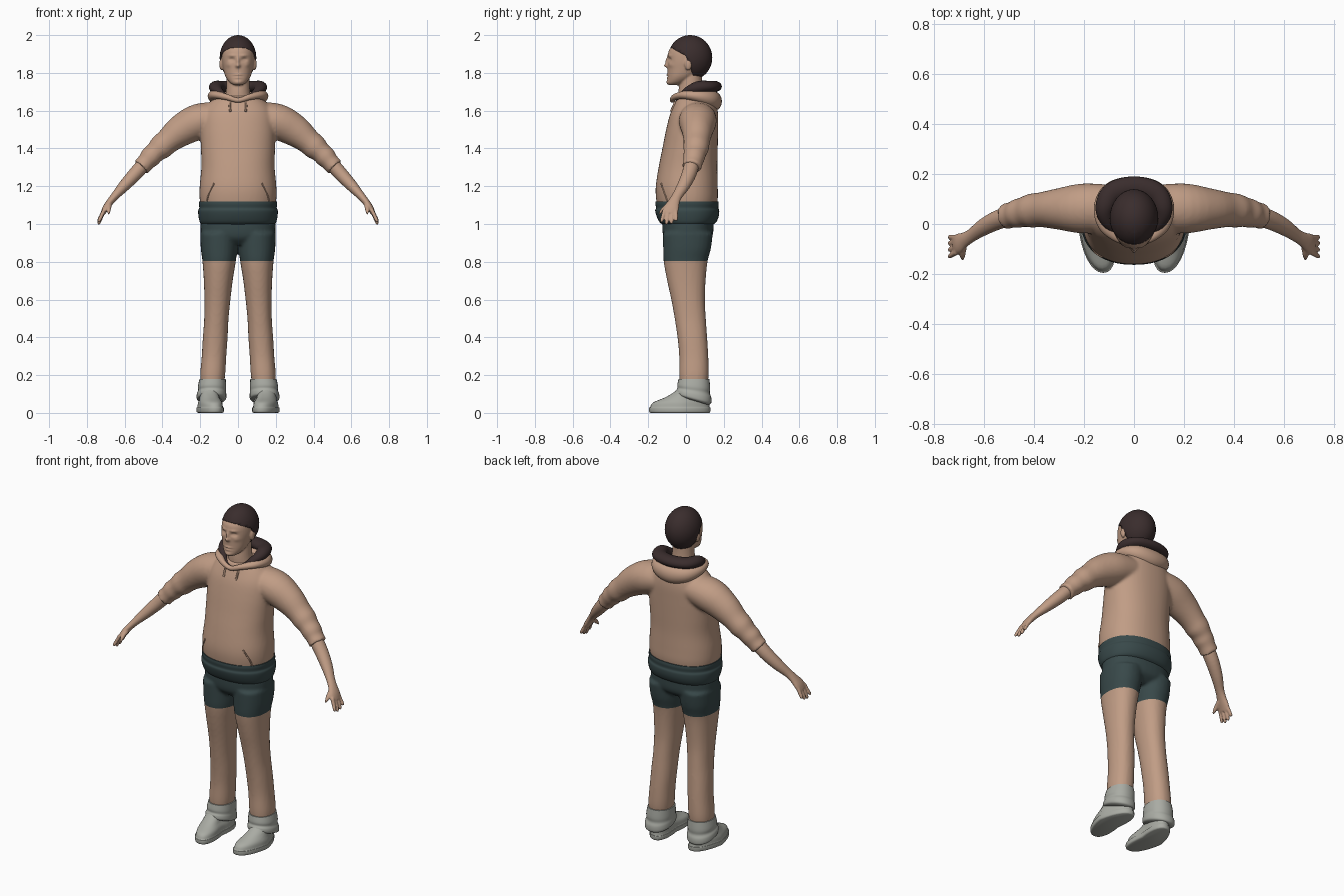
import bpy, bmesh, math
from mathutils import Vector, Matrix
from mathutils.bvhtree import BVHTree

if "Cube" in bpy.data.objects:
    bpy.data.objects.remove(bpy.data.objects["Cube"])


def material(name, r, g, b):
    m = bpy.data.materials.new(name)
    m.use_nodes = True
    m.diffuse_color = (r, g, b, 1)
    m.node_tree.nodes["Principled BSDF"].inputs["Base Color"].default_value = (r, g, b, 1)
    return m


TAN = material("warm tan", 0.53, 0.335, 0.235)
TEAL = material("dark teal", 0.04, 0.066, 0.068)
BROWN = material("dark brown", 0.042, 0.026, 0.026)
GREY = material("stone grey", 0.40, 0.41, 0.37)


def span(z, x0, x1, y0, y1):
    """Horizontal ring given by its extents."""
    return ((x0 + x1) / 2, (y0 + y1) / 2, z, (x1 - x0) / 2, (y1 - y0) / 2)


def wide(z, w, y0, y1):
    return span(z, -w, w, y0, y1)


def refine(rings, closed, k):
    """Catmull-Rom interpolation of ring centres and radii."""
    n, out = len(rings), []
    get = (lambda i: rings[i % n]) if closed else (lambda i: rings[min(max(i, 0), n - 1)])
    for i in range(n if closed else n - 1):
        for s in range(k):
            t = s / k
            out.append([b + t / 2 * (c - a + t * (2 * a - 5 * b + 4 * c - d + t * (3 * (b - c) + d - a)))
                        for a, b, c, d in zip(get(i - 1), get(i), get(i + 1), get(i + 2))])
    return out if closed else out + [list(rings[-1])]


def loft(bm, rings, mirror=False, flat=False, ref="Y", closed=False, power=2.0, sides=28, k=4):
    """Skin superellipse rings (x, y, z, radius a, radius b) along their path."""
    ref_v = {"X": Vector((1, 0, 0)), "Y": Vector((0, 1, 0)), "Z": Vector((0, 0, 1))}[ref]
    rows = refine(rings, closed, k)
    n = len(rows)
    for sx in ((1, -1) if mirror else (1,)):
        loops = []
        for i, r in enumerate(rows):
            lo, hi = (i - 1, (i + 1) % n) if closed else (max(i - 1, 0), min(i + 1, n - 1))
            t = Vector((0, 0, 1)) if flat else (Vector(rows[hi][:3]) - Vector(rows[lo][:3])).normalized()
            v = (ref_v - t * ref_v.dot(t)).normalized()
            u = v.cross(t)
            ring = []
            for j in range(sides):
                c, s = math.cos(math.tau * j / sides), math.sin(math.tau * j / sides)
                c = math.copysign(abs(c) ** (2 / power), c)
                s = math.copysign(abs(s) ** (2 / power), s)
                p = Vector(r[:3]) + u * r[3] * c + v * r[4] * s
                ring.append(bm.verts.new((p.x * sx, p.y, p.z)))
            loops.append(ring)
        for i in range(n if closed else n - 1):
            a, b = loops[i], loops[(i + 1) % n]
            for j in range(sides):
                q = (j + 1) % sides
                bm.faces.new((a[j], a[q], b[q], b[j]))
        if not closed:
            bm.faces.new(loops[0])
            bm.faces.new(loops[-1])


def ball(bm, centre, size):
    bmesh.ops.create_uvsphere(bm, u_segments=32, v_segments=24, radius=1,
                              matrix=Matrix.Translation(centre) @ Matrix.Diagonal((*size, 1)))


def finish(name, bm, mats, voxel=0, relax=0):
    """Make the object; optionally fuse overlapping pieces and relax the joins."""
    bmesh.ops.recalc_face_normals(bm, faces=bm.faces)
    me = bpy.data.meshes.new(name)
    bm.to_mesh(me)
    bm.free()
    ob = bpy.data.objects.new(name, me)
    bpy.context.collection.objects.link(ob)
    if voxel:
        mod = ob.modifiers.new("fuse", "REMESH")
        mod.mode, mod.voxel_size = "VOXEL", voxel
        if relax:
            mod = ob.modifiers.new("relax", "SMOOTH")
            mod.factor, mod.iterations = 0.5, relax
        bpy.context.view_layer.update()
        fused = bpy.data.meshes.new_from_object(ob.evaluated_get(bpy.context.evaluated_depsgraph_get()))
        ob.modifiers.clear()
        ob.data = fused
    ob.data.materials.clear()
    for m in mats:
        ob.data.materials.append(m)
    for o in bpy.context.selected_objects:
        o.select_set(False)
    ob.select_set(True)
    bpy.context.view_layer.objects.active = ob
    bpy.ops.object.shade_smooth_by_angle(angle=math.radians(45))
    return ob


# Hooded top: torso and sleeves fused together
bm = bmesh.new()
loft(bm, [wide(1.06, .192, -.145, .155), wide(1.13, .203, -.158, .168), wide(1.2, .203, -.16, .168),
          wide(1.3, .194, -.145, .166), wide(1.4, .196, -.125, .168), wide(1.5, .198, -.105, .17),
          wide(1.58, .19, -.085, .17), wide(1.64, .155, -.06, .16), wide(1.68, .1, -.045, .14)],
     flat=True, power=2.25, sides=48)
loft(bm, [(.06, .065, 1.57, .075, .09), (.2, .062, 1.545, .094, .1), (.3, .06, 1.495, .085, .083),
          (.37, .057, 1.44, .068, .07), (.41, .053, 1.405, .066, .068), (.44, .048, 1.378, .055, .06),
          (.465, .042, 1.353, .056, .058), (.487, .037, 1.328, .048, .052), (.514, .03, 1.3, .049, .052)],
     mirror=True)
top = finish("hooded_top", bm, [TAN], .009, 5)

# Rolled hem of the top
bm = bmesh.new()
loft(bm, [wide(.995, .19, -.12, .14), wide(1.01, .202, -.14, .16), wide(1.04, .209, -.155, .173),
          wide(1.07, .211, -.163, .176), wide(1.085, .205, -.159, .171), wide(1.105, .207, -.162, .173),
          wide(1.12, .206, -.161, .171)], flat=True, power=2.25, sides=48)
finish("hem", bm, [TEAL])

# Drawstrings and pocket edges laid on the front of the top
tree = BVHTree.FromPolygons([v.co for v in top.data.vertices], [p.vertices for p in top.data.polygons])


def cord(name, points, radius):
    bm = bmesh.new()
    rings = []
    for x, z in points:
        hit = tree.ray_cast(Vector((x, -1, z)), Vector((0, 1, 0)))[0]
        rings.append((x, hit.y - radius * .4, z, radius, radius))
    loft(bm, rings, mirror=True, sides=8)
    finish(name, bm, [TAN])


cord("drawstrings", [(.042, 1.65), (.043, 1.62), (.04, 1.595)], .006)
cord("pocket_edges", [(.165, 1.12), (.155, 1.16), (.135, 1.2), (.127, 1.215)], .004)


# Hood: outer fabric and dark lining, each a closed loop round the neck
def hood(name, half, mat):
    bm = bmesh.new()
    back = [(-x, *rest) for x, *rest in reversed(half[1:-1])]
    loft(bm, half + back, ref="Z", closed=True, sides=20, k=6)
    finish(name, bm, [mat])


hood("hood", [(0, -.072, 1.655, .014, .013), (.06, -.06, 1.672, .016, .016), (.115, -.005, 1.683, .028, .022),
              (.125, .07, 1.675, .035, .032), (.085, .13, 1.66, .04, .045), (0, .148, 1.65, .042, .052)], TAN)
hood("hood_lining", [(0, -.045, 1.65, .012, .01), (.06, -.035, 1.668, .014, .014), (.105, .01, 1.705, .026, .022),
                     (.117, .065, 1.724, .037, .032), (.085, .125, 1.728, .042, .03),
                     (0, .148, 1.728, .042, .03)], BROWN)

# Forearms and hands
bm = bmesh.new()
loft(bm, [(.48, .035, 1.338, .038, .04), (.54, .018, 1.27, .037, .039), (.6, -.012, 1.205, .031, .034),
          (.648, -.045, 1.152, .022, .027), (.675, -.062, 1.12, .019, .03), (.7, -.077, 1.085, .017, .04),
          (.716, -.085, 1.055, .012, .038)], mirror=True)
for o, length in ((-.03, .052), (-.01, .064), (.01, .06), (.029, .045)):
    loft(bm, [(.708, -.083 + o, 1.075, .011, .011), (.726, -.087 + o * 1.2, 1.063 - length * .5, .01, .01),
              (.736, -.09 + o * 1.3, 1.063 - length * .9, .009, .009),
              (.737, -.09 + o * 1.3, 1.06 - length, .003, .003)], mirror=True, sides=12)
loft(bm, [(.68, -.07, 1.11, .016, .016), (.684, -.105, 1.09, .013, .014), (.685, -.128, 1.07, .01, .011),
          (.684, -.143, 1.052, .004, .004)], mirror=True, ref="X", sides=12)
finish("forearms_and_hands", bm, [TAN], .005, 2)

# Pelvis and legs, with shorts coloured by height
bm = bmesh.new()
loft(bm, [wide(.89, .14, -.08, .09), wide(.93, .19, -.118, .138), wide(1.0, .198, -.126, .146),
          wide(1.06, .19, -.12, .145)], flat=True, power=2.3, sides=40)
loft(bm, [span(.13, .078, .195, -.03, .11), span(.2, .068, .2, -.036, .12), span(.3, .062, .192, -.036, .118),
          span(.4, .055, .186, -.045, .112), span(.5, .05, .179, -.06, .105), span(.6, .04, .178, -.078, .1),
          span(.7, .028, .181, -.1, .104), span(.8, .012, .188, -.118, .114), span(.87, .003, .197, -.121, .132),
          span(.95, 0, .2, -.122, .142)], mirror=True, flat=True, power=2.2)
legs = finish("legs_and_shorts", bm, [TAN, TEAL], .009, 3)
bm = bmesh.new()
bm.from_mesh(legs.data)
bmesh.ops.bisect_plane(bm, geom=bm.verts[:] + bm.edges[:] + bm.faces[:], plane_co=(0, 0, .805), plane_no=(0, 0, 1))
for f in bm.faces:
    f.material_index = int(f.calc_center_median().z > .805)
bm.to_mesh(legs.data)
bm.free()

# Trouser cuffs, dropping towards the heel
bm = bmesh.new()
loft(bm, [span(.065, .085, .2, -.03, .115), span(.075, .064, .218, -.052, .133), span(.1, .062, .218, -.052, .134),
          span(.118, .064, .211, -.045, .126), span(.14, .063, .212, -.046, .128), span(.18, .065, .204, -.04, .124)],
     mirror=True, flat=True, power=2.2)
for v in bm.verts:
    v.co.z -= .25 * (v.co.y - .04) * max(0, (.18 - v.co.z) / .1)
finish("trouser_cuffs", bm, [GREY])

# Shoes: flat sole ridge and sloping upper, toes turned out
bm = bmesh.new()
loft(bm, [span(0, .09, .212, -.185, .122), span(.006, .083, .219, -.194, .128), span(.026, .082, .22, -.195, .129),
          span(.03, .087, .215, -.19, .125), span(.055, .09, .212, -.174, .122), span(.08, .098, .205, -.115, .118),
          span(.105, .1, .2, -.07, .11), span(.13, .105, .19, -.04, .1)], mirror=True, flat=True, power=2.25)
for v in bm.verts:
    v.co.x -= math.copysign(.17 * (v.co.y + .03), v.co.x)
finish("shoes", bm, [GREY])

# Head, neck and ears
bm = bmesh.new()
loft(bm, [wide(1.735, .022, -.092, -.04), wide(1.75, .045, -.098, .0), wide(1.78, .066, -.097, .05),
          wide(1.82, .078, -.097, .095), wide(1.87, .086, -.097, .118), wide(1.92, .083, -.09, .12),
          wide(1.96, .064, -.056, .098), wide(1.985, .034, -.018, .06)], flat=True, power=2.15, sides=40)
loft(bm, [wide(1.64, .075, -.04, .1), wide(1.7, .064, -.04, .09), wide(1.75, .061, -.035, .085),
          wide(1.82, .06, -.03, .085)], flat=True)
for s in (1, -1):
    ball(bm, (s * .087, .012, 1.845), (.012, .019, .032))
head = finish("head", bm, [TAN], .005, 3)

# Face relief: x, z, spread in x, spread in z, push in y
dabs = [(0, 1.862, .008, .022, -.012), (0, 1.838, .012, .01, -.017), (0, 1.79, .02, .005, -.007),
        (0, 1.775, .017, .005, -.006), (0, 1.783, .024, .002, .004), (0, 1.75, .02, .011, -.007)]
for s in (1, -1):
    dabs += [(s * .033, 1.87, .015, .009, .013), (s * .033, 1.869, .009, .004, -.006),
             (s * .032, 1.892, .02, .006, -.005), (s * .05, 1.842, .015, .012, -.004)]
for v in head.data.vertices:
    if v.co.y < -.03:
        x, z = v.co.x, v.co.z
        v.co.y += sum(d * math.exp(-((x - cx) / rx) ** 2 - ((z - cz) / rz) ** 2) for cx, cz, rx, rz, d in dabs)

# Short hair: a cap trimmed along the brow and behind the ears
bm = bmesh.new()
ball(bm, (0, .022, 1.88), (.097, .117, .12))
for normal in ((0, .55, 1), (0, 1, .36)):
    bmesh.ops.bisect_plane(bm, geom=bm.verts[:] + bm.edges[:] + bm.faces[:], plane_co=(0, 0, 1.89), plane_no=normal)
bare = []
for f in bm.faces:
    c = f.calc_center_median()
    if c.z < 1.89 - .55 * c.y and c.y < .36 * (1.89 - c.z):
        bare.append(f)
bmesh.ops.delete(bm, geom=bare, context="FACES")
hair = finish("hair", bm, [BROWN])
thick = hair.modifiers.new("thickness", "SOLIDIFY")
thick.thickness = .012
